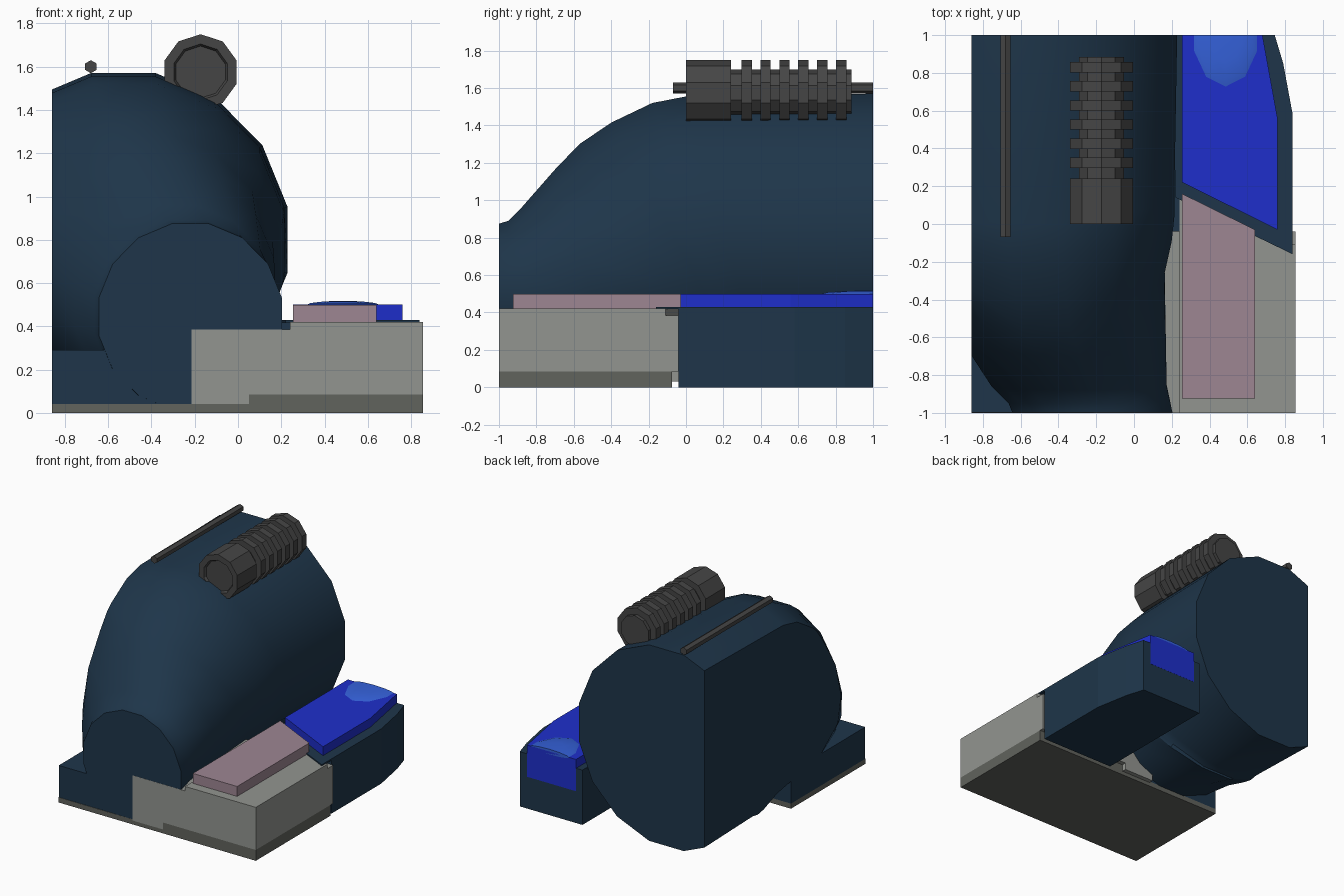
import bpy, bmesh, math
from mathutils import Vector, Matrix

if "Cube" in bpy.data.objects:
    bpy.data.objects.remove(bpy.data.objects["Cube"])


def material(name, r, g, b):
    m = bpy.data.materials.new(name)
    m.diffuse_color = (r, g, b, 1)
    m.use_nodes = True
    m.node_tree.nodes["Principled BSDF"].inputs["Base Color"].default_value = m.diffuse_color
    return m


NAVY = material("navy", .013, .036, .068)
GREY = material("grey", .29, .30, .28)
DARK = material("dark_grey", .12, .125, .11)
STEEL = material("steel", .06, .06, .06)
BLUE = material("blue", .013, .028, .6)
SKY = material("light_blue", .035, .12, .7)
PINK = material("pink", .34, .24, .29)


def finish(bm, name, mat, smooth=None):
    bmesh.ops.recalc_face_normals(bm, faces=bm.faces[:])
    me = bpy.data.meshes.new(name)
    bm.to_mesh(me)
    bm.free()
    ob = bpy.data.objects.new(name, me)
    bpy.context.collection.objects.link(ob)
    me.materials.append(mat)
    if smooth:
        bpy.ops.object.select_all(action='DESELECT')
        ob.select_set(True)
        bpy.context.view_layer.objects.active = ob
        bpy.ops.object.shade_smooth_by_angle(angle=math.radians(smooth))
    return ob


def prism(name, outline, z0, z1, mat):
    bm = bmesh.new()
    face = bm.faces.new([bm.verts.new((x, y, z0)) for x, y in outline])
    ext = bmesh.ops.extrude_face_region(bm, geom=[face])
    tops = [v for v in ext["geom"] if isinstance(v, bmesh.types.BMVert)]
    bmesh.ops.translate(bm, verts=tops, vec=(0, 0, z1 - z0))
    return finish(bm, name, mat)


def box(name, x0, x1, y0, y1, z0, z1, mat):
    return prism(name, [(x0, y0), (x1, y0), (x1, y1), (x0, y1)], z0, z1, mat)


def clip(bm, co, no):
    # Cut away the side the normal points to and close the opening
    cut = bmesh.ops.bisect_plane(bm, geom=bm.verts[:] + bm.edges[:] + bm.faces[:],
                                 plane_co=co, plane_no=no, clear_outer=True)
    edges = [e for e in cut["geom_cut"] if isinstance(e, bmesh.types.BMEdge)]
    bmesh.ops.contextual_create(bm, geom=edges)


def loft(rings):
    bm = bmesh.new()
    loops = [[bm.verts.new(p) for p in r] for r in rings]
    n = len(loops[0])
    for a, b in zip(loops, loops[1:]):
        for i in range(n):
            j = (i + 1) % n
            bm.faces.new((a[i], a[j], b[j], b[i]))
    bm.faces.new(loops[0])
    bm.faces.new(loops[-1])
    return bm


# Hull: leaning rings (top y, lean, centre x, centre z, radius), cut flat on the left
def hull_ring(y, lean, cx, cz, r, n=16):
    pts = []
    rr = r / math.cos(math.pi / n)
    for i in range(n):
        a = 2 * math.pi * (i + .5) / n
        z = cz + r * math.cos(a) / math.cos(math.pi / n)
        pts.append((cx + rr * math.sin(a) * .985, y + lean * (cz + r - z), z))
    return pts


sections = [(-.999, 0, -.22, .445, .43), (-.95, 0, -.235, .455, .435),
            (-.88, .05, -.29, .49, .47), (-.7, .3, -.39, .60, .565),
            (-.57, .6, -.46, .67, .63), (-.4, .55, -.49, .715, .70),
            (-.18, .37, -.52, .775, .745), (0, .28, -.53, .80, .755),
            (1, 0, -.53, .80, .77)]
hull = loft([hull_ring(*s) for s in sections])
clip(hull, (-.86, 0, 0), (-1, 0, 0))
finish(hull, "hull", NAVY, 28)

# Plinth and front blocks
box("plinth_left", -.86, .05, -1, -.075, 0, .04, DARK)
box("plinth_right", .05, .855, -1, -.075, 0, .085, DARK)
box("left_block", -.86, -.2, -.997, -.075, .04, .29, NAVY)
box("front_block_inner", -.215, .05, -1, -.04, .03, .385, GREY)
box("front_block_outer", .05, .855, -1, -.04, .085, .385, GREY)
prism("front_block_top", [(.24, -1), (.855, -1), (.855, -.11), (.6, -.04), (.24, .13)],
      .385, .42, GREY)

# Rear sponson with tapering outer side
taper = [(.84, .58), (.79, .85), (.745, 1), (.2, 1)]
prism("rear_block", [(.2, -.04), (.84, -.04)] + taper, 0, .418, NAVY)
prism("rear_deck", [(.22, .14), (.84, -.16)] + taper, .418, .43, NAVY)

# Pads on the deck
prism("front_pad", [(.255, -.925), (.64, -.925), (.64, -.03), (.255, .16)], .42, .498, PINK)
prism("rear_pad", [(.255, .22), (.76, -.03), (.76, .56), (.68, 1.001), (.255, 1.001)],
      .25, .5, BLUE)

# Shallow dome lens, cut at the back
lens = bmesh.new()
bmesh.ops.create_uvsphere(lens, u_segments=10, v_segments=6, radius=1)
bmesh.ops.transform(lens, verts=lens.verts[:],
                    matrix=Matrix.Translation((.485, 1, .498)) @ Matrix.Diagonal((.18, .28, .02, 1)))
clip(lens, (0, 1.001, 0), (0, 1, 0))
finish(lens, "lens", SKY, 30)


# Rod and ribbed cylinder: turned profiles of (y, radius) along y
def turned(name, cx, cz, profile, n, mat, smooth=None):
    rings = []
    for y, r in profile:
        angles = [2 * math.pi * i / n for i in range(n)]
        rings.append([(cx + r * math.sin(a), y, cz + r * math.cos(a)) for a in angles])
    return finish(loft(rings), name, mat, smooth)


turned("rail", -.68, 1.6, [(-.07, .03), (1, .03)], 6, STEEL)

profile = [(.02, .12), (0, .13), (0, .175), (.24, .175), (.24, .125)]
for k in range(6):
    y = .297 + k * .101
    profile += [(y, .125), (y, .175), (y + .055, .175), (y + .055, .125)]
profile.append((.885, .125))
turned("ribbed_cylinder", -.173, 1.575, profile, 10, STEEL)
